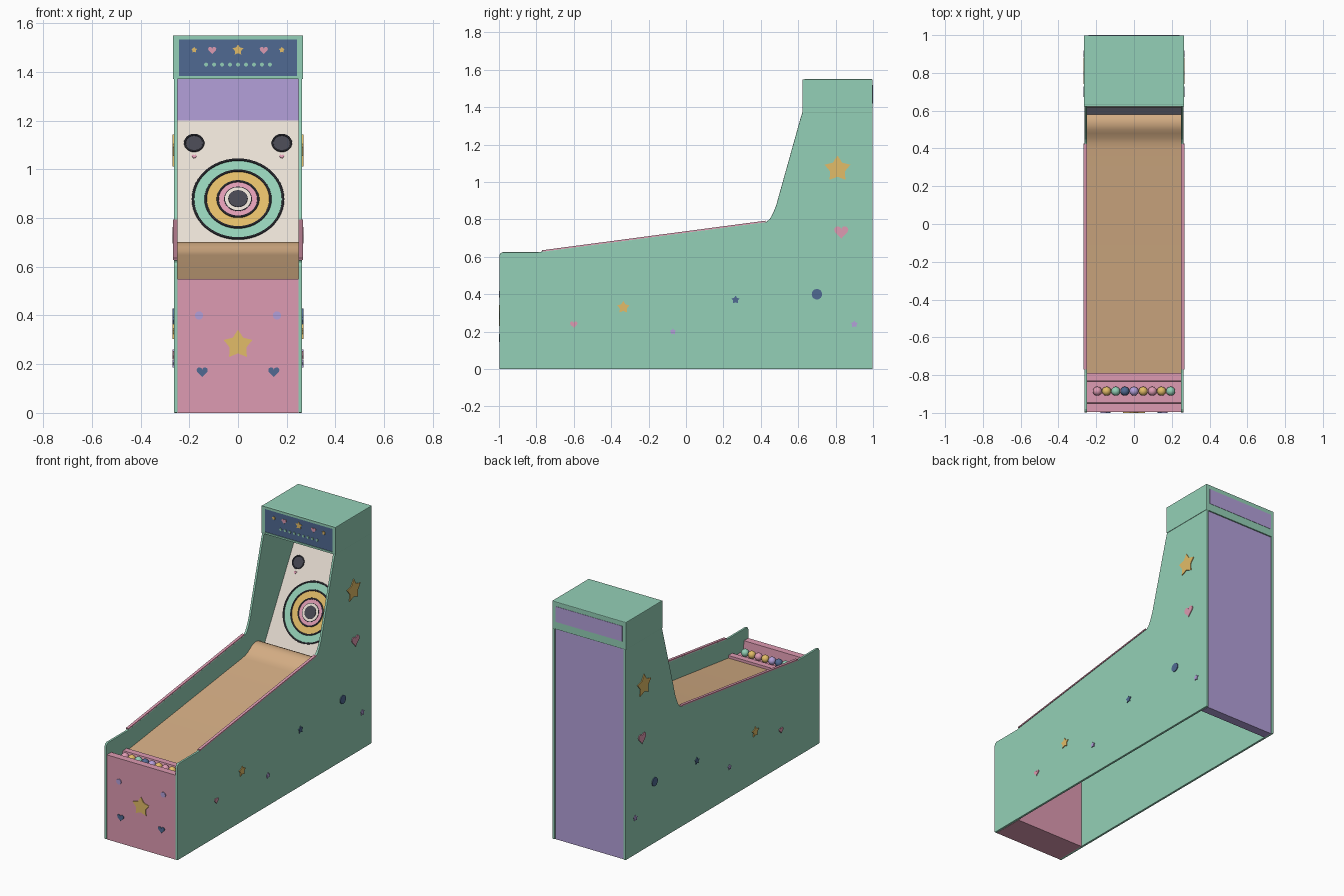
import bpy, bmesh, math
from mathutils import Matrix, Vector

if "Cube" in bpy.data.objects:
    bpy.data.objects.remove(bpy.data.objects["Cube"])


def material(name, r, g, b):
    m = bpy.data.materials.new(name)
    lin = [((c / 255 + 0.055) / 1.055) ** 2.4 for c in (r, g, b)]
    m.diffuse_color = (*lin, 1)
    m.use_nodes = True
    m.node_tree.nodes["Principled BSDF"].inputs["Base Color"].default_value = m.diffuse_color
    return m


MINT = material("mint", 148, 208, 183)
PINK = material("pink", 222, 155, 178)
PURPLE = material("purple", 180, 160, 218)
WOOD = material("wood", 212, 173, 132)
GOLD = material("gold", 226, 188, 104)
NAVY = material("navy", 80, 106, 146)
CREAM = material("cream", 234, 225, 214)
DARK = material("charcoal", 70, 70, 80)


def frame(origin, x, y):
    # Matrix whose local X and Y run along the given world directions
    x, y = Vector(x), Vector(y)
    m = Matrix((x, y, x.cross(y))).transposed().to_4x4()
    return Matrix.Translation(origin) @ m


def finish(name, bm, mat, smooth=False, bevel=0):
    bmesh.ops.recalc_face_normals(bm, faces=bm.faces)
    me = bpy.data.meshes.new(name)
    bm.to_mesh(me)
    bm.free()
    me.materials.append(mat)
    ob = bpy.data.objects.new(name, me)
    bpy.context.collection.objects.link(ob)
    if bevel:
        mod = ob.modifiers.new("bevel", 'BEVEL')
        mod.width, mod.segments, mod.limit_method = bevel, 2, 'ANGLE'
    if smooth:
        bpy.ops.object.select_all(action='DESELECT')
        ob.select_set(True)
        bpy.context.view_layer.objects.active = ob
        bpy.ops.object.shade_smooth_by_angle(angle=math.radians(35))
    return ob


def plate(name, pts, m, z0, z1, mat, **kw):
    # Flat outline extruded along local Z
    bm = bmesh.new()
    face = bm.faces.new([bm.verts.new((x, y, z0)) for x, y in pts])
    new = bmesh.ops.extrude_face_region(bm, geom=[face])["geom"]
    bmesh.ops.translate(bm, vec=(0, 0, z1 - z0),
                        verts=[v for v in new if isinstance(v, bmesh.types.BMVert)])
    bm.transform(m)
    return finish(name, bm, mat, **kw)


def rect(x0, x1, y0, y1):
    return [(x0, y0), (x1, y0), (x1, y1), (x0, y1)]


def circle(r, cx=0, cy=0, n=24):
    return [(cx + r * math.cos(i * math.tau / n), cy + r * math.sin(i * math.tau / n))
            for i in range(n)]


def star(r, cx, cy):
    return [(cx + k * math.sin(i * math.pi / 5), cy + k * math.cos(i * math.pi / 5))
            for i in range(10) for k in [r if i % 2 == 0 else r * 0.58]]


def heart(r, cx, cy):
    pts = []
    for i in range(24):
        t = i * math.tau / 24
        pts.append((cx + r * math.sin(t) ** 3,
                    cy + r / 16 * (13 * math.cos(t) - 5 * math.cos(2 * t)
                                   - 2 * math.cos(3 * t) - math.cos(4 * t))))
    return pts


def rim(name, m, r, cx, cy, tube=0.005):
    # Raised round rim on the target board
    n, k = 48, 8
    bm = bmesh.new()
    v = [[bm.verts.new((cx + (r + tube * math.cos(b)) * math.cos(a),
                        cy + (r + tube * math.cos(b)) * math.sin(a),
                        1.4 * tube * math.sin(b) + 0.003))
          for b in [j * math.tau / k for j in range(k)]]
         for a in [i * math.tau / n for i in range(n)]]
    for i in range(n):
        for j in range(k):
            i2, j2 = (i + 1) % n, (j + 1) % k
            bm.faces.new((v[i][j], v[i2][j], v[i2][j2], v[i][j2]))
    bm.transform(m)
    finish(name, bm, DARK, smooth=True)


Y, Z = (0, 1, 0), (0, 0, 1)
SIDE = frame((0, 0, 0), Y, Z)          # local (y, z), extruded along x
FRONT = frame((0, -0.995, 0), (1, 0, 0), Z)
W = 0.248                              # half the inside width

# Side panels, with sloping shoulder and upright
side_profile = [(-0.998, 0), (0.998, 0), (0.998, 1.375), (0.623, 1.375), (0.612, 1.34),
                (0.482, 0.875), (0.466, 0.835), (0.448, 0.802), (0.43, 0.787),
                (-0.77, 0.628), (-0.79, 0.625), (-0.98, 0.625), (-0.994, 0.619), (-0.998, 0.605)]
trim_profile = [(-0.77, 0.627), (0.425, 0.785), (0.424, 0.793), (-0.771, 0.635)]
side_art = [("star", star, 0.072, 0.81, 1.07, GOLD), ("heart", heart, 0.038, 0.83, 0.735, PINK),
            ("dot", circle, 0.028, 0.70, 0.40, NAVY), ("small_star", star, 0.02, 0.90, 0.24, PURPLE),
            ("mid_star", star, 0.023, 0.265, 0.37, NAVY), ("front_star", star, 0.034, -0.335, 0.33, GOLD),
            ("front_heart", heart, 0.02, -0.60, 0.24, PINK), ("low_star", star, 0.018, -0.07, 0.20, PURPLE)]
for tag, s in (("right", 1), ("left", -1)):
    plate(tag + "_side_panel", side_profile, SIDE, s * W, s * 0.263, MINT, bevel=0.003)
    plate(tag + "_edge_trim", trim_profile, SIDE, s * 0.249, s * 0.267, PINK)
    outer = frame((s * 0.263, 0, 0), (0, s, 0), Z)
    for name, shape, r, y, z, mat in side_art:
        plate(f"{tag}_side_{name}", shape(r, s * y, z), outer, -0.001, 0.005, mat)

# Front block with the ball tray cut into its top
plate("front_block", [(-0.995, 0), (-0.79, 0), (-0.79, 0.515), (-0.83, 0.515), (-0.835, 0.487),
                      (-0.945, 0.487), (-0.95, 0.55), (-0.995, 0.55)], SIDE, -W, W, PINK)
plate("front_star", star(0.062, 0, 0.28), FRONT, -0.001, 0.005, GOLD)
for s in (-1, 1):
    plate("front_dot", circle(0.017, s * 0.16, 0.40), FRONT, -0.001, 0.005, PURPLE)
    plate("front_heart", heart(0.023, s * 0.147, 0.17), FRONT, -0.001, 0.005, NAVY)

# Balls in the tray
for i, mat in enumerate((PINK, GOLD, MINT, NAVY, PURPLE, GOLD, PINK, GOLD, MINT)):
    bm = bmesh.new()
    bmesh.ops.create_uvsphere(bm, u_segments=20, v_segments=12, radius=0.024,
                              matrix=Matrix.Translation((-0.194 + i * 0.0485, -0.885, 0.511)))
    finish("ball", bm, mat, smooth=True)

# Wooden lane with the jump ramp at its end
plate("lane", [(-0.79, 0.47), (-0.79, 0.498), (0.40, 0.648), (0.43, 0.654), (0.455, 0.664),
               (0.48, 0.680), (0.50, 0.693), (0.52, 0.70), (0.54, 0.702), (0.56, 0.699),
               (0.58, 0.690), (0.58, 0.60), (0.40, 0.61)], SIDE, -W, W, WOOD, smooth=True)
plate("gutter", rect(0.56, 0.68, 0.60, 0.63), SIDE, -W, W, DARK)

# Tilted target board with rings and corner holes
tilt = math.atan2(0.295, 0.53)
BOARD = frame((0, 0.635, 0.67), (1, 0, 0), (0, math.sin(tilt), math.cos(tilt)))
plate("target_board", rect(-W, W, -0.04, 0.607), BOARD, -0.02, 0, CREAM)
cy = 0.236
for i, (name, r, mat) in enumerate((("outer", 0.184, MINT), ("middle", 0.132, GOLD),
                                    ("inner", 0.082, PINK), ("cup", 0.054, CREAM),
                                    ("hole", 0.038, DARK))):
    plate(name + "_target", circle(r, 0, cy, 48), BOARD, -0.001, 0.002 + i * 0.0015, mat)
    rim(name + "_rim", BOARD, r + 0.001, 0, cy, 0.005 if i < 3 else 0.003)
for s in (-1, 1):
    plate("corner_hole", circle(0.037, s * 0.18, 0.50, 32), BOARD, -0.001, 0.003, DARK)
    rim("corner_rim", BOARD, 0.038, s * 0.18, 0.50, 0.004)
    plate("corner_heart", heart(0.010, s * 0.18, 0.437), BOARD, -0.001, 0.004, PINK)

# Back panel
plate("back_panel", rect(0.93, 0.99, 0, 1.375), SIDE, -W, W, PURPLE)

# Hood with sign and rear plate
plate("hood", rect(0.63, 0.998, 1.37, 1.55), SIDE, -0.266, 0.266, MINT, bevel=0.004)
SIGN = frame((0, 0.63, 0), (1, 0, 0), Z)
for n, r in (("top", rect(-0.266, 0.266, 1.534, 1.549)), ("bottom", rect(-0.266, 0.266, 1.371, 1.383)),
             ("left", rect(-0.266, -0.243, 1.383, 1.534)), ("right", rect(0.243, 0.266, 1.383, 1.534))):
    plate("sign_frame_" + n, r, SIGN, -0.002, 0.007, MINT)
plate("sign", rect(-0.243, 0.243, 1.383, 1.534), SIGN, -0.001, 0.003, NAVY)
plate("sign_star", star(0.023, 0, 1.49), SIGN, 0.002, 0.007, GOLD)
for s in (-1, 1):
    plate("sign_heart", heart(0.017, s * 0.106, 1.49), SIGN, 0.002, 0.007, PINK)
    plate("sign_small_star", star(0.013, s * 0.18, 1.49), SIGN, 0.002, 0.007, GOLD)
for i in range(9):
    plate("sign_bulb", circle(0.008, (i - 4) * 0.0328, 1.43, 12), SIGN, 0.002, 0.008, MINT)
REAR = frame((0, 0.998, 0), (-1, 0, 0), Z)
plate("rear_plate", rect(-0.24, 0.24, 1.42, 1.52), REAR, -0.001, 0.002, PURPLE)
